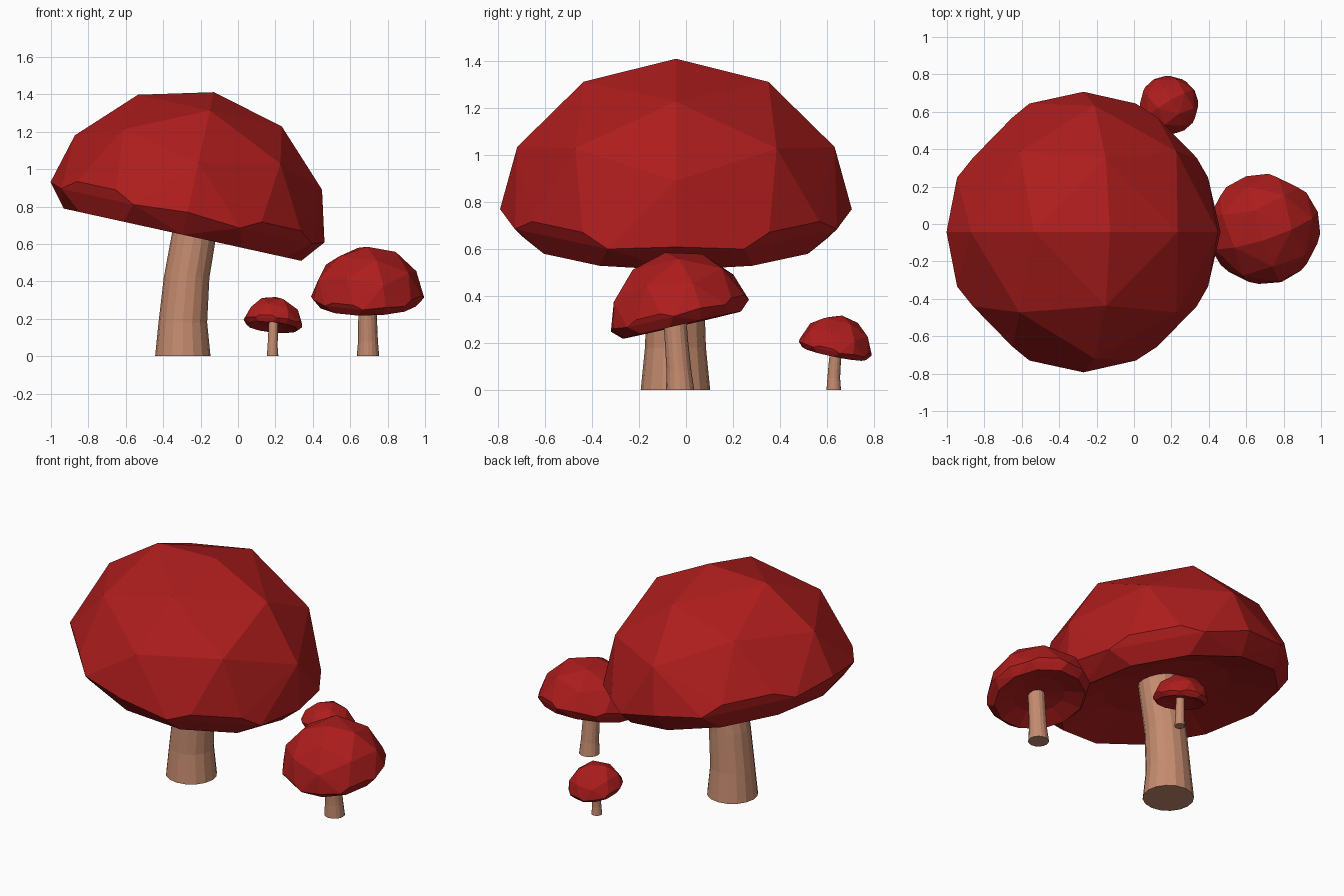
import bpy, bmesh
from math import sin, cos, pi, radians
from mathutils import Vector, Matrix

if "Cube" in bpy.data.objects:
    bpy.data.objects.remove(bpy.data.objects["Cube"])


def material(name, rgb):
    m = bpy.data.materials.new(name)
    m.diffuse_color = (*rgb, 1)
    m.use_nodes = True
    m.node_tree.nodes["Principled BSDF"].inputs["Base Color"].default_value = m.diffuse_color
    return m


RED = material("cap_red", (0.42, 0.012, 0.012))
TAN = material("stem_tan", (0.56, 0.26, 0.16))


def finish(name, bm, mat):
    bmesh.ops.recalc_face_normals(bm, faces=bm.faces)
    me = bpy.data.meshes.new(name)
    bm.to_mesh(me)
    bm.free()
    me.materials.append(mat)
    ob = bpy.data.objects.new(name, me)
    bpy.context.collection.objects.link(ob)
    return ob


def ring(bm, r, z, degrees):
    return [bm.verts.new((r * cos(radians(a)), r * sin(radians(a)), z)) for a in degrees]


def cap(name, centre, normal, radius, spin=0):
    bm = bmesh.new()
    quarter = (0, 90, 180, 270)
    # faceted dome in four equal sectors, down to the widest rim
    ring(bm, 0, 0.876, (0,))
    ring(bm, 0.525, 0.742, quarter)
    ring(bm, 0.81, 0.48, [q + 45 for q in quarter])
    ring(bm, 0.902, 0.363, quarter)
    ring(bm, 1.0, 0, quarter)
    ring(bm, 0.995, -0.03, [q + a for q in quarter for a in (23, 67)])
    ring(bm, 0.973, 0.045, [q + a for q in quarter for a in (33, 57)])
    lip = ring(bm, 0.867, -0.164, range(0, 360, 30))
    bmesh.ops.convex_hull(bm, input=bm.verts[:])
    # open the flat bottom and replace it with a hollow underside
    lips = set(lip)
    flat = [f for f in bm.faces if all(v in lips for v in f.verts)]
    bmesh.ops.delete(bm, geom=flat, context='FACES')
    have = {e for v in lip for e in v.link_edges}
    for e in have:
        if not e.link_faces:
            bm.edges.remove(e)
    inner = ring(bm, 0.5, -0.05, range(0, 360, 30))
    mid = bm.verts.new((0, 0, 0.0))
    for i in range(12):
        j = (i + 1) % 12
        bm.faces.new((lip[i], inner[i], inner[j], lip[j]))
        bm.faces.new((inner[i], mid, inner[j]))
    # tilt with the shortest rotation from the vertical
    tilt = Vector((0, 0, 1)).rotation_difference(Vector(normal)).to_matrix().to_4x4()
    bm.transform(Matrix.Translation(centre) @ tilt
                 @ Matrix.Rotation(radians(spin), 4, 'Z') @ Matrix.Scale(radius, 4))
    return finish(name, bm, RED)


def stem(name, stations, sides=16):
    # stations: x, y, z, radius
    bm = bmesh.new()
    rings = []
    for x, y, z, r in stations:
        rings.append([bm.verts.new((x + r * cos(2 * pi * i / sides),
                                    y + r * sin(2 * pi * i / sides), z)) for i in range(sides)])
    for a, b in zip(rings, rings[1:]):
        for i in range(sides):
            j = (i + 1) % sides
            bm.faces.new((a[i], a[j], b[j], b[i]))
    bm.faces.new(rings[0])
    bm.faces.new(rings[-1])
    return finish(name, bm, TAN)


# large mushroom
cap("large_cap", (-0.27, -0.043, 0.77), (0.215, 0, 0.977), 0.75)
stem("large_stem", [(-0.295, -0.045, 0, 0.148), (-0.295, -0.045, 0.18, 0.13),
                    (-0.275, -0.045, 0.42, 0.122), (-0.24, -0.045, 0.62, 0.12),
                    (-0.21, -0.045, 0.79, 0.118)])

# medium mushroom
cap("medium_cap", (0.693, -0.028, 0.325), (-0.01, -0.225, 0.974), 0.305, 18)
stem("medium_stem", [(0.695, -0.025, 0, 0.06), (0.695, -0.03, 0.08, 0.053),
                     (0.693, -0.04, 0.2, 0.05), (0.692, -0.05, 0.33, 0.049)])

# small mushroom
cap("small_cap", (0.187, 0.637, 0.18), (0.1, 0.2, 0.975), 0.16, 30)
stem("small_stem", [(0.185, 0.63, 0, 0.031), (0.185, 0.63, 0.05, 0.027),
                    (0.187, 0.634, 0.11, 0.026), (0.19, 0.642, 0.185, 0.025)])
